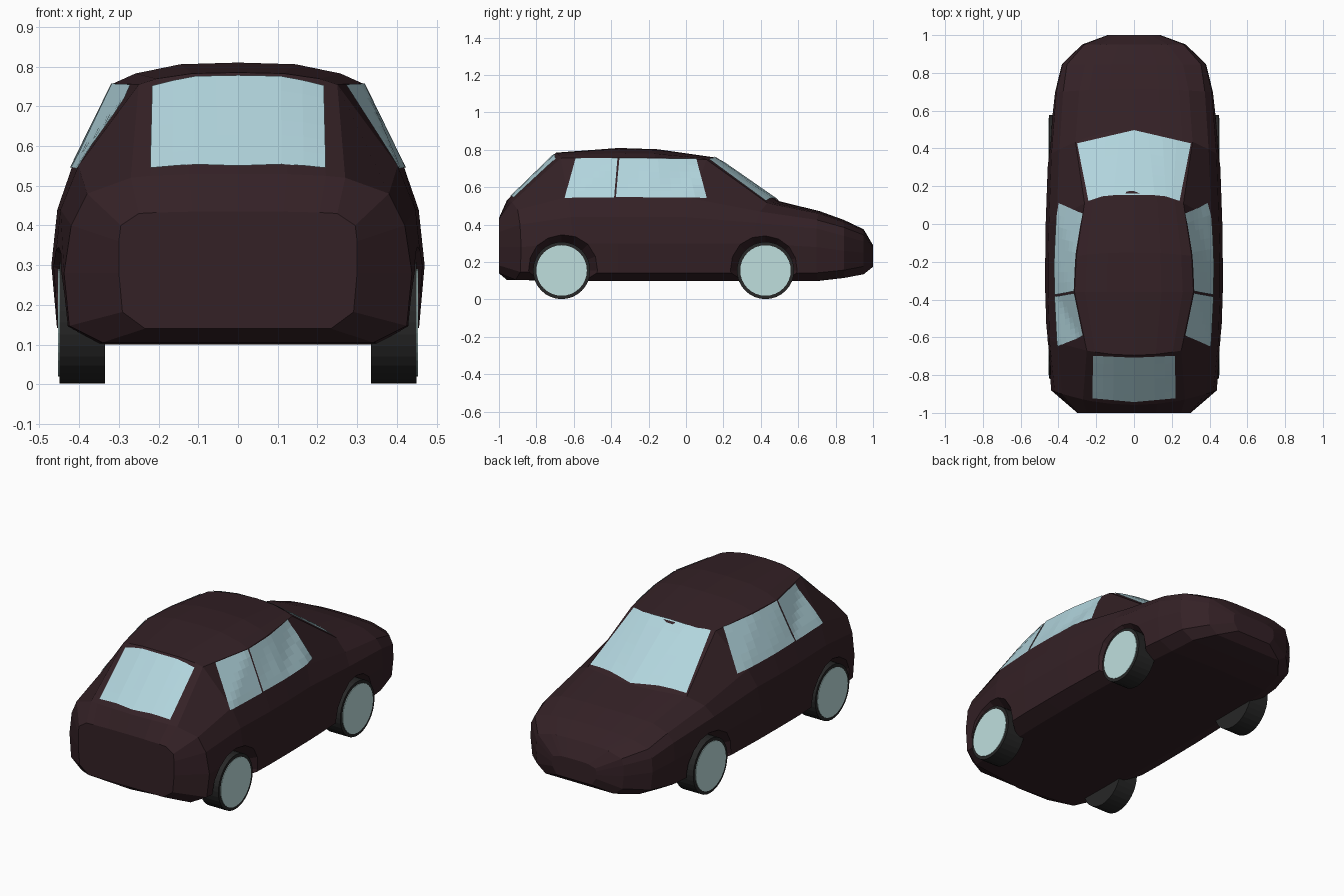
import bpy, bmesh
from math import pi
from mathutils import Vector, Matrix
from mathutils.bvhtree import BVHTree

if "Cube" in bpy.data.objects:
    bpy.data.objects.remove(bpy.data.objects["Cube"])


def material(name, rgb):
    m = bpy.data.materials.new(name)
    m.diffuse_color = (*rgb, 1)
    m.use_nodes = True
    m.node_tree.nodes["Principled BSDF"].inputs["Base Color"].default_value = m.diffuse_color
    return m


PAINT = material("dark_paint", (0.034, 0.015, 0.019))
GLASS = material("pale_glass", (0.44, 0.66, 0.72))
RUBBER = material("rubber", (0.02, 0.02, 0.02))
HUB = material("hub_metal", (0.52, 0.74, 0.73))


def finish(name, bm, mat=None):
    bmesh.ops.recalc_face_normals(bm, faces=bm.faces)
    me = bpy.data.meshes.new(name)
    bm.to_mesh(me)
    bm.free()
    ob = bpy.data.objects.new(name, me)
    bpy.context.collection.objects.link(ob)
    if mat:
        me.materials.append(mat)
    return ob


# Body stations, tail to nose:
# y, bow, floor z, widest x z, shoulder x z, belt x z, roof edge x z, centre z
STATIONS = [
    (-1.00, 0.0, .140, .300, .28, .300, .36, .295, .40, .25, .43, .435),
    (-.958, 0.4, .105, .438, .28, .420, .40, .380, .48, .27, .52, .530),
    (-.695, 0.4, .100, .462, .30, .447, .44, .402, .55, .25, .755, .785),
    (-.360, 0.0, .100, .470, .30, .455, .44, .417, .55, .315, .757, .810),
    (-.150, -.2, .100, .470, .30, .455, .44, .417, .55, .305, .757, .803),
    (0.165, -.8, .100, .468, .30, .450, .44, .410, .54, .262, .748, .758),
    (0.500, -.67, .100, .455, .30, .437, .41, .395, .47, .31, .515, .525),
    (0.715, -.1, .100, .418, .28, .412, .38, .375, .425, .29, .46, .472),
    (0.845, 0.0, .115, .382, .26, .378, .34, .355, .385, .26, .412, .425),
    (0.950, 0.0, .135, .275, .25, .272, .31, .262, .345, .18, .368, .375),
    (1.000, 0.0, .175, .140, .24, .138, .26, .132, .275, .09, .287, .290),
]


def ring(s):
    y, bow, zb, w, zw, xs, zs, xb, zbelt, xr, zr, zt = s
    half = [(.78 * w, zb), (.97 * w, zb + .042), (w, zw), (xs, zs), (xb, zbelt), (xr, zr),
            (.82 * xr, zr + .48 * (zt - zr)), (.46 * xr, zr + .92 * (zt - zr))]
    pts = [(0, zb)] + half + [(0, zt)] + [(-x, z) for x, z in reversed(half)]
    return [(x, y + bow * x * x, z) for x, z in pts]


bm = bmesh.new()
rings = [[bm.verts.new(p) for p in ring(s)] for s in STATIONS]
n = len(rings[0])
for a, b in zip(rings, rings[1:]):
    for i in range(n):
        j = (i + 1) % n
        bm.faces.new((a[i], a[j], b[j], b[i]))
bm.faces.new(rings[0])
bm.faces.new(rings[-1])
bm.normal_update()
surface = BVHTree.FromBMesh(bm)
body = finish("car_body", bm, PAINT)


# Window panes, draped on the body surface
def pane(name, low, high, place, direction, cols=8, rows=6):
    def along(path, t):
        f = t * (len(path) - 1)
        i = min(int(f), len(path) - 2)
        return Vector(path[i]).lerp(Vector(path[i + 1]), f - i)

    d = Vector(direction)
    bm = bmesh.new()
    grid = []
    for r in range(rows + 1):
        row = []
        for c in range(cols + 1):
            p = along(low, c / cols).lerp(along(high, c / cols), r / rows)
            hit, normal, *_ = surface.ray_cast(place(p) - d * 2, d)
            if normal.dot(d) > 0:
                normal = -normal
            row.append(bm.verts.new(hit + normal * .004))
        grid.append(row)
    for r in range(rows):
        for c in range(cols):
            bm.faces.new((grid[r][c], grid[r][c + 1], grid[r + 1][c + 1], grid[r + 1][c]))
    ob = finish(name, bm, GLASS)
    if ob.data.polygons[0].normal.dot(d) > 0:
        ob.data.flip_normals()


def from_top(p):
    return Vector((p.x, p.y, 0))


def from_side(p):
    return Vector((0, p.x, p.y))


pane("windshield", [(-.30, .425), (0, .495), (.30, .425)],
     [(-.24, .12), (-.145, .152), (.145, .152), (.24, .12)], from_top, (0, 0, -1))
pane("rear_window", [(-.22, -.92), (0, -.94), (.22, -.92)],
     [(-.215, -.695), (0, -.705), (.215, -.695)], from_top, (0, 0, -1))
for side, s in (("right", 1), ("left", -1)):
    pane(side + "_door_window", [(-.374, .547), (.11, .541)],
         [(-.356, .755), (.055, .75)], from_side, (-s, 0, 0))
    pane(side + "_quarter_window", [(-.648, .542), (-.384, .545)],
         [(-.59, .753), (-.366, .755)], from_side, (-s, 0, 0))


# Wheels and flared arches
def drum(name, x, y, r_in, r_out, depth, side, mat, segs=32):
    bm = bmesh.new()
    bmesh.ops.create_cone(bm, cap_ends=True, segments=segs, radius1=r_in, radius2=r_out, depth=depth,
                          matrix=Matrix.Translation((side * x, y, .155)) @ Matrix.Rotation(side * pi / 2, 4, 'Y'))
    return finish(name, bm, mat)


for end, y in (("rear", -.665), ("front", .425)):
    for side, s in (("right", 1), ("left", -1)):
        label = f"{end}_{side}"
        cutter = drum(label + "_arch_cutter", .435, y, .145, .215, .11, s, PAINT, 16)
        mod = body.modifiers.new("arch", 'BOOLEAN')
        mod.operation, mod.solver, mod.object = 'DIFFERENCE', 'EXACT', cutter
        bpy.context.view_layer.objects.active = body
        bpy.ops.object.modifier_apply(modifier=mod.name)
        bpy.data.objects.remove(cutter)
        drum(label + "_tyre", .3925, y, .153, .153, .115, s, RUBBER)
        drum(label + "_hub", .448, y, .135, .135, .01, s, HUB)
